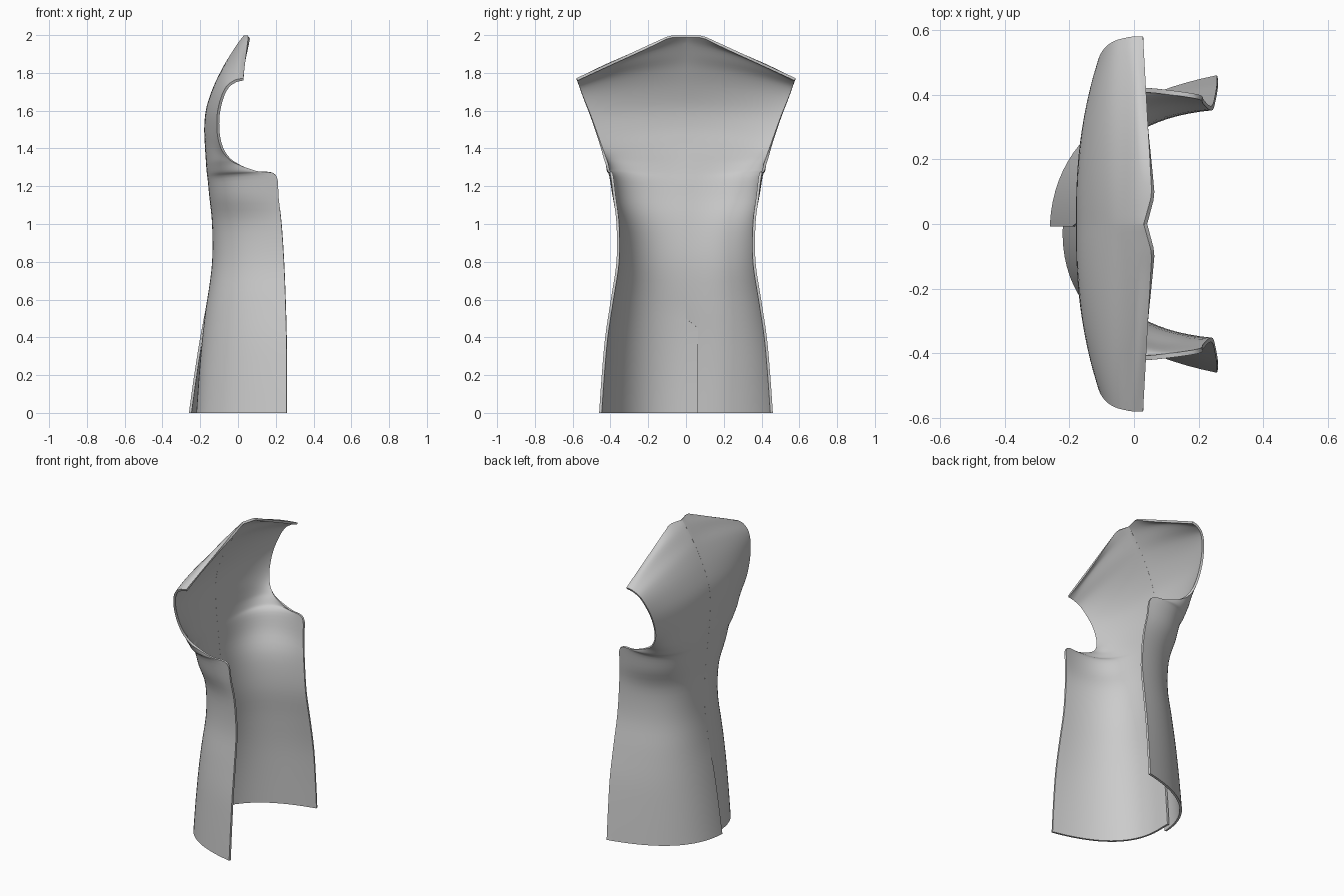
import bpy
from mathutils import Vector

if "Cube" in bpy.data.objects:
    bpy.data.objects.remove(bpy.data.objects["Cube"])

# Section rows, bottom to top: centre (x, z), bend control (x, y, z), outer edge (x, y, z)
ROWS = [
    ((-.26, 0), (-.24, .36, 0), (.257, .46, 0)),
    ((-.232, .2), (-.22, .36, .2), (.257, .446, .2)),
    ((-.20, .4), (-.195, .36, .4), (.256, .428, .4)),
    ((-.163, .6), (-.17, .35, .6), (.251, .398, .6)),
    ((-.137, .8), (-.145, .33, .8), (.243, .368, .8)),
    ((-.137, 1.0), (-.15, .34, 1.0), (.230, .368, 1.0)),
    ((-.150, 1.14), (-.175, .42, 1.14), (.215, .385, 1.14)),
    ((-.157, 1.22), (-.19, .46, 1.24), (.20, .40, 1.26)),
    ((-.163, 1.27), (-.19, .46, 1.275), (.10, .415, 1.28)),
    ((-.168, 1.32), (-.185, .43, 1.32), (.0, .425, 1.315)),
    ((-.172, 1.37), (-.18, .40, 1.36), (-.05, .435, 1.345)),
    ((-.176, 1.43), (-.18, .34, 1.42), (-.09, .45, 1.40)),
    ((-.178, 1.52), (-.185, .30, 1.51), (-.11, .475, 1.48)),
    ((-.166, 1.62), (-.175, .31, 1.61), (-.11, .51, 1.58)),
    ((-.128, 1.73), (-.14, .32, 1.72), (-.09, .545, 1.67)),
    ((-.08, 1.83), (-.09, .32, 1.81), (-.06, .566, 1.73)),
    ((-.038, 1.90), (-.03, .30, 1.88), (-.02, .577, 1.76)),
    ((.005, 1.965), (.018, .25, 1.945), (.005, .58, 1.768)),
]
COLS, STEPS = 20, 4


def section(row, u):
    (cx, cz), p, e = row
    return (1-u)**2*Vector((cx, 0, cz)) + 2*u*(1-u)*Vector(p) + u*u*Vector(e)


def top_edge(u):
    # neckline, then the sloping shoulder seam
    y = .5*u*(1-u) + .58*u*u
    if y < .09:
        return Vector((.03 + .025*y/.09, y, 1.997))
    k = (y - .09)/.49
    return Vector((.055 - .027*k, y, 1.997 - .225*k))


def spline(a, b, c, d, t):
    return .5*(2*b + (c-a)*t + (2*a-5*b+4*c-d)*t*t + (3*b-a-3*c+d)*t**3)


def surface():
    us = [i/COLS for i in range(COLS+1)]
    keys = [[section(r, u) for u in us] for r in ROWS] + [[top_edge(u) for u in us]]
    n, grid = len(keys), []
    for k in range(n-1):
        q = [keys[max(0, min(n-1, k+o))] for o in (-1, 0, 1, 2)]
        for s in range(STEPS):
            grid.append([spline(*(r[j] for r in q), s/STEPS) for j in range(COLS+1)])
    grid.append(keys[-1])
    return grid


def panel(name, side, inset, flap):
    verts, faces = [], []
    for row in surface():
        z = row[0].z
        low = max(0, 1 - z/.55)
        # vent flap widens quickly just under the end of the centre seam
        f = min(1, max(0, (.5 - z)/.04))
        f = f*f*(3 - 2*f)
        pts = []
        for j, p in enumerate(row):
            q = p.copy()
            q.x += inset*low*(1 - j/COLS)**2
            pts.append(q)
        pts[0].y = .001
        pts.insert(0, pts[0] - Vector((0, .0008 + flap*f, 0)))
        verts += [(p.x, side*p.y, p.z) for p in pts]
    w = COLS + 2
    for i in range(len(verts)//w - 1):
        for j in range(w-1):
            f = (i*w+j, (i+1)*w+j, (i+1)*w+j+1, i*w+j+1)
            faces.append(f if side > 0 else f[::-1])
    me = bpy.data.meshes.new(name)
    me.from_pydata(verts, [], faces)
    ob = bpy.data.objects.new(name, me)
    bpy.context.collection.objects.link(ob)
    # cloth thickness, grown inwards
    m = ob.modifiers.new("thickness", 'SOLIDIFY')
    m.thickness = .014
    m.offset = -1
    bpy.ops.object.select_all(action='DESELECT')
    bpy.context.view_layer.objects.active = ob
    ob.select_set(True)
    bpy.ops.object.modifier_apply(modifier=m.name)
    bpy.ops.object.shade_smooth_by_angle(angle=.7)


# Outer back panel, and the opposite panel whose vent flap tucks under it
panel("outer_back_panel", 1, 0, .008)
panel("under_back_panel", -1, .04, .065)
